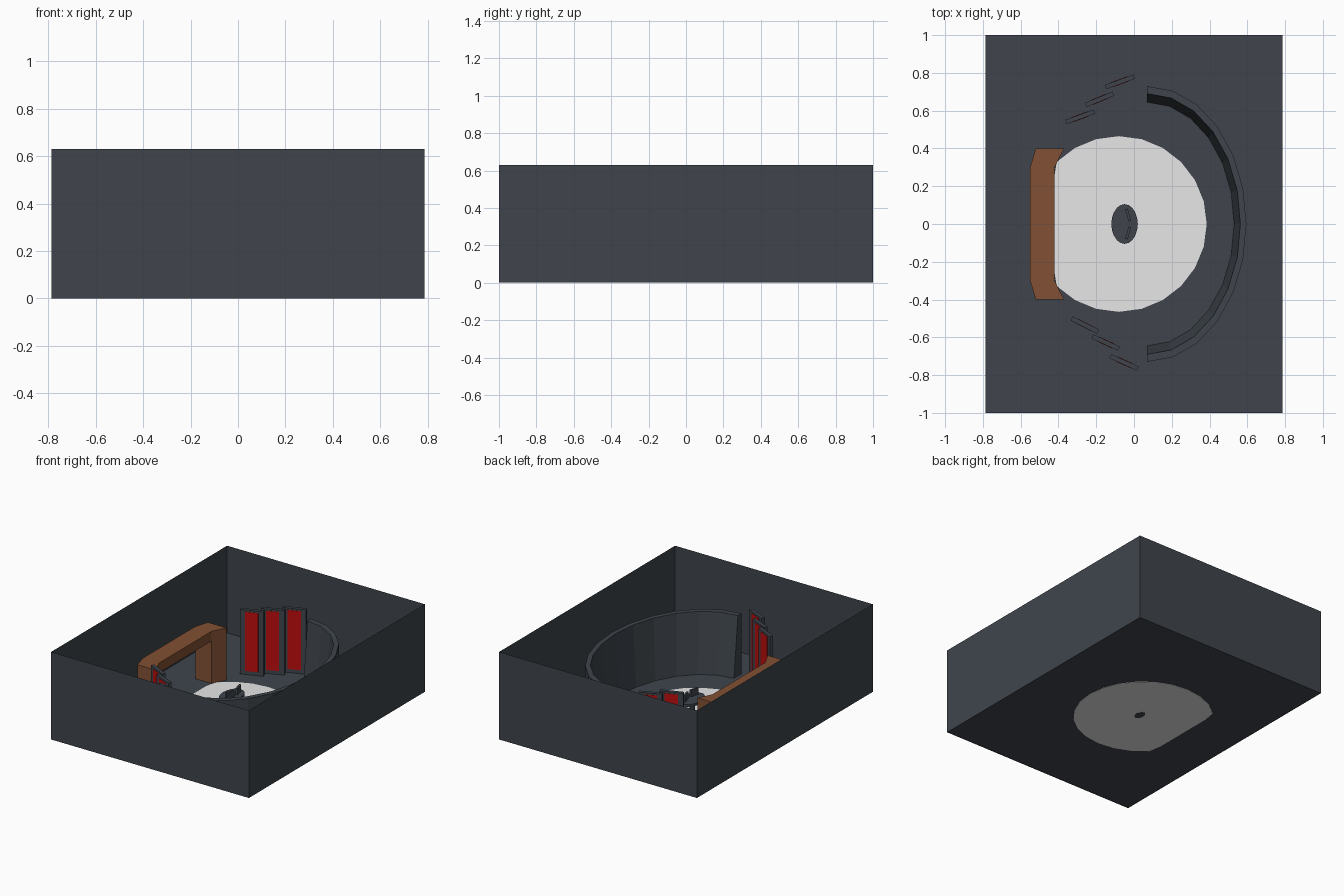
import bpy, bmesh, math
from mathutils import Vector

if "Cube" in bpy.data.objects:
    bpy.data.objects.remove(bpy.data.objects["Cube"])


def material(name, rgb):
    m = bpy.data.materials.new(name)
    m.diffuse_color = (*rgb, 1)
    m.use_nodes = True
    m.node_tree.nodes["Principled BSDF"].inputs["Base Color"].default_value = m.diffuse_color
    return m


DARK = material("dark grey", (0.05, 0.06, 0.073))
WHITE = material("white", (0.8, 0.8, 0.8))
BROWN = material("brown", (0.223, 0.08, 0.033))
RED = material("red", (0.5, 0.004, 0.004))


def finish(name, bm, mat, solid=True):
    if solid:
        bmesh.ops.recalc_face_normals(bm, faces=bm.faces[:])
    me = bpy.data.meshes.new(name)
    bm.to_mesh(me)
    bm.free()
    me.materials.append(mat)
    ob = bpy.data.objects.new(name, me)
    bpy.context.collection.objects.link(ob)
    return ob


def prism(name, outline, z0, z1, mat):
    """Extrude a plan outline from z0 to z1."""
    bm = bmesh.new()
    f = bm.faces.new([bm.verts.new((x, y, z0)) for x, y in outline])
    ext = bmesh.ops.extrude_face_region(bm, geom=[f])
    for v in ext["geom"]:
        if isinstance(v, bmesh.types.BMVert):
            v.co.z = z1
    return finish(name, bm, mat)


def strip(a, b, thick, trim=0.0, offset=0.0):
    """Plan rectangle along a-b, optionally shortened and moved sideways."""
    a, b = Vector(a), Vector(b)
    d = (b - a).normalized()
    n = Vector((-d.y, d.x))
    a, b = a + d * trim + n * offset, b - d * trim + n * offset
    h = n * thick / 2
    return [a - h, b - h, b + h, a + h]


def ellipse(cx, rx, ry, n):
    return [(cx + rx * math.cos(2 * math.pi * i / n), ry * math.sin(2 * math.pi * i / n))
            for i in range(n)]


# Room: thin open-topped shell
X, Y, H = 0.787, 1.0, 0.63
corners = [(-X, -Y), (X, -Y), (X, Y), (-X, Y)]
bm = bmesh.new()
low = [bm.verts.new((x, y, 0)) for x, y in corners]
high = [bm.verts.new((x, y, H)) for x, y in corners]
for i in range(4):
    j = (i + 1) % 4
    bm.faces.new((low[i], low[j], high[j], high[i]))
finish("room_walls", bm, DARK, False)
bm = bmesh.new()
bm.faces.new([bm.verts.new((x, y, 0.003)) for x, y in corners])
finish("room_floor", bm, DARK, False)

# Round stage floor with one flat side, visible from above and below
prism("stage_floor", [(max(x, -0.425), y) for x, y in ellipse(-0.08, 0.465, 0.465, 24)],
      0.001, 0.006, WHITE)

# Curved wall: leaning inner face, upright outer face
bm = bmesh.new()
profile = [(0.525, 0.73, 0), (0.525, 0.73, 0.435), (0.493, 0.69, 0.435), (0.46, 0.645, 0)]
rings = []
for i in range(13):
    t = -math.pi / 2 + math.pi * i / 12
    rings.append([bm.verts.new((0.07 + rx * math.cos(t), ry * math.sin(t), z + 0.003))
                  for rx, ry, z in profile])
for p, q in zip(rings, rings[1:]):
    for k in range(4):
        m = (k + 1) % 4
        bm.faces.new((p[k], p[m], q[m], q[k]))
bm.faces.new(rings[0])
bm.faces.new(rings[-1])
finish("curved_wall", bm, DARK)

# Doorway: straight lintel between two legs that bend inward
prism("doorway_lintel", [(-0.55, -0.3), (-0.42, -0.3), (-0.42, 0.3), (-0.55, 0.3)],
      0.31, 0.38, BROWN)
for s, side in ((-1, "front"), (1, "back")):
    prism("doorway_leg_" + side,
          [(-0.55, s * 0.3), (-0.42, s * 0.3), (-0.37, s * 0.4), (-0.52, s * 0.4)],
          0.004, 0.38, BROWN)

# Stepped rows of screens with plain red panels on both faces
screens = {
    "back": [((-0.36, 0.54), (-0.21, 0.595)), ((-0.255, 0.63), (-0.11, 0.69)),
             ((-0.15, 0.725), (0.0, 0.78))],
    "front": [((-0.33, -0.5), (-0.19, -0.57)), ((-0.22, -0.595), (-0.08, -0.66)),
              ((-0.125, -0.7), (0.02, -0.765))],
}
for row, ends in screens.items():
    for i, (a, b) in enumerate(ends):
        prism(f"{row}_screen_{i + 1}", strip(a, b, 0.024), 0.004, 0.468, DARK)
        for s in (-1, 1):
            prism(f"{row}_red_panel_{i + 1}", strip(a, b, 0.003, 0.035, s * 0.0125),
                  0.03, 0.455, RED)

# Small oval table on a stem, with two angled stands on top
prism("table_foot", ellipse(-0.05, 0.03, 0.045, 12), 0.0, 0.02, DARK)
prism("table_stem", ellipse(-0.05, 0.015, 0.022, 12), 0.02, 0.12, DARK)
prism("table_top", ellipse(-0.05, 0.07, 0.105, 20), 0.12, 0.137, DARK)
for s in (-1, 1):
    prism("table_stand", strip((-0.022, s * 0.015), (-0.04, s * 0.08), 0.014),
          0.137, 0.185, DARK)
